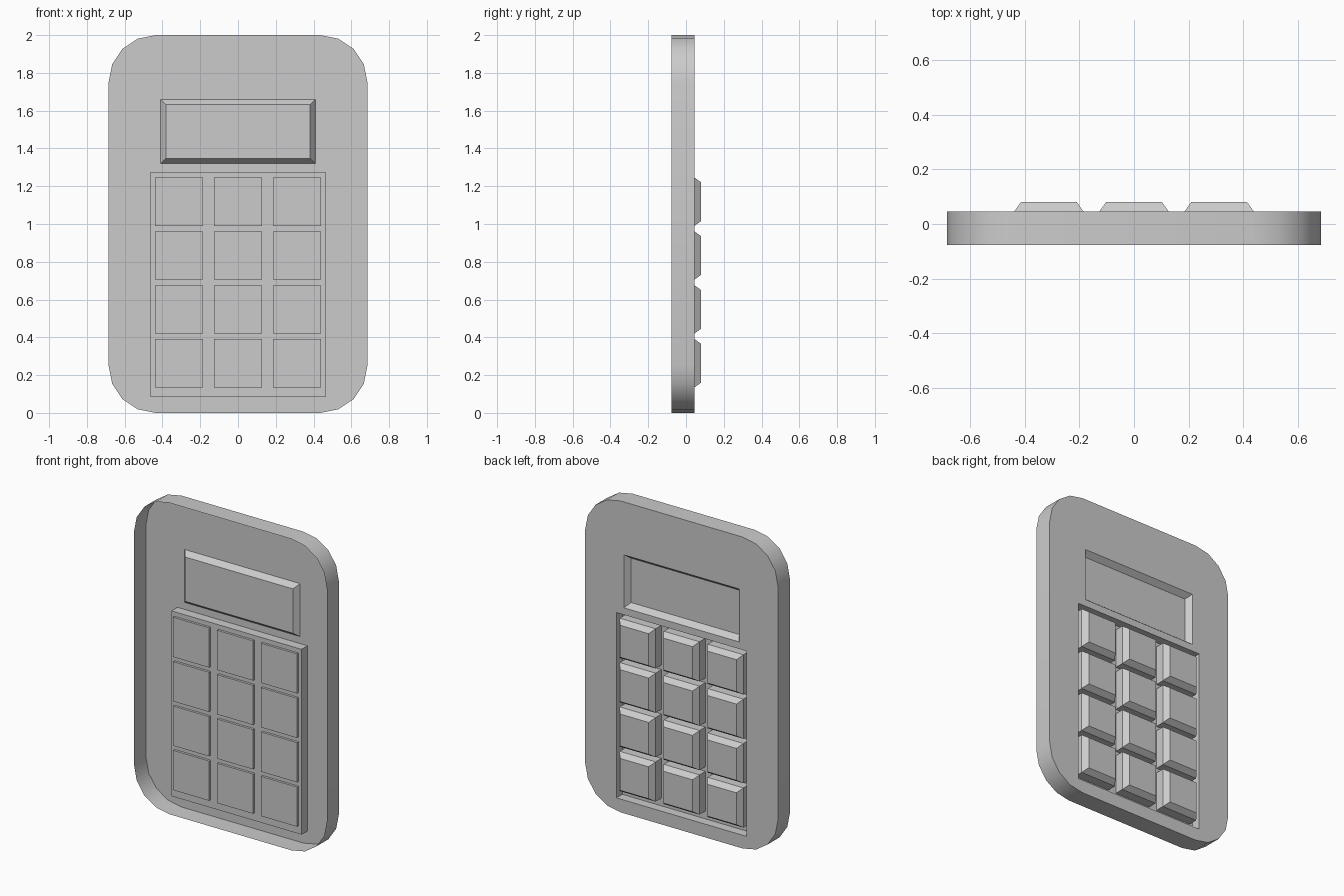
import bpy, bmesh, math

cube = bpy.data.objects.get("Cube")
if cube:
    bpy.data.objects.remove(cube)

grey = bpy.data.materials.new("plain_grey")
grey.use_nodes = True
grey.diffuse_color = (0.6, 0.6, 0.6, 1)
grey.node_tree.nodes["Principled BSDF"].inputs["Base Color"].default_value = grey.diffuse_color

FRONT, BACK = -0.077, 0.045


def finish(name, bm):
    mesh = bpy.data.meshes.new(name)
    bm.to_mesh(mesh)
    bm.free()
    mesh.materials.append(grey)
    obj = bpy.data.objects.new(name, mesh)
    bpy.context.collection.objects.link(obj)
    return obj


def rect(x, z, w, h):
    return [(x - w / 2, z - h / 2), (x + w / 2, z - h / 2),
            (x + w / 2, z + h / 2), (x - w / 2, z + h / 2)]


def rounded(w, h, r, steps=4):
    pts = []
    for i, (sx, sz) in enumerate([(1, 1), (-1, 1), (-1, -1), (1, -1)]):
        for k in range(steps + 1):
            a = math.pi / 2 * (i + k / steps)
            pts.append((sx * (w / 2 - r) + r * math.cos(a),
                        1 + sz * (h / 2 - r) + r * math.sin(a)))
    return pts


def loop(bm, pts, y):
    return [bm.verts.new((x, y, z)) for x, z in pts]


def bridge(bm, a, b):
    for i in range(len(a)):
        j = (i + 1) % len(a)
        bm.faces.new((a[i], a[j], b[j], b[i]))


# Case: thin shell, open at the front, with two recesses sunk into its back
bm = bmesh.new()
outline = rounded(1.37, 2, 0.25)
rim = loop(bm, outline, BACK)
screen_rim = loop(bm, rect(0, 1.49, 0.82, 0.34), BACK)
tray_rim = loop(bm, rect(0, 0.68, 0.925, 1.19), BACK)
edges = [bm.edges.new((r[i - 1], r[i])) for r in (rim, screen_rim, tray_rim) for i in range(len(r))]
bmesh.ops.triangle_fill(bm, edges=edges, use_beauty=True, normal=(0, 1, 0))
bridge(bm, loop(bm, outline, FRONT), rim)
screen_floor = loop(bm, rect(0, 1.49, 0.765, 0.285), BACK - 0.035)
tray_floor = loop(bm, rect(0, 0.68, 0.925, 1.19), BACK - 0.06)
for top, floor in ((screen_rim, screen_floor), (tray_rim, tray_floor)):
    bridge(bm, top, floor)
    bm.faces.new(floor)
bmesh.ops.recalc_face_normals(bm, faces=bm.faces)
if next(f for f in bm.faces if abs(f.normal.y) > 0.9).normal.y < 0:
    bmesh.ops.reverse_faces(bm, faces=bm.faces)
case = finish("case", bm)
bpy.context.view_layer.objects.active = case
case.select_set(True)
bpy.ops.object.shade_smooth_by_angle(angle=math.radians(30))

# Keys: square blocks with chamfered backs, pushed through the tray floor
for row in range(4):
    for col in range(3):
        x, z = 0.312 * (col - 1), 1.118 - 0.285 * row
        bm = bmesh.new()
        base = loop(bm, rect(x, z, 0.255, 0.255), -0.03)
        shoulder = loop(bm, rect(x, z, 0.255, 0.255), BACK)
        cap = loop(bm, rect(x, z, 0.205, 0.205), 0.08)
        bridge(bm, base, shoulder)
        bridge(bm, shoulder, cap)
        bm.faces.new(base)
        bm.faces.new(cap)
        bmesh.ops.recalc_face_normals(bm, faces=bm.faces)
        finish(f"key_{row + 1}_{col + 1}", bm)
